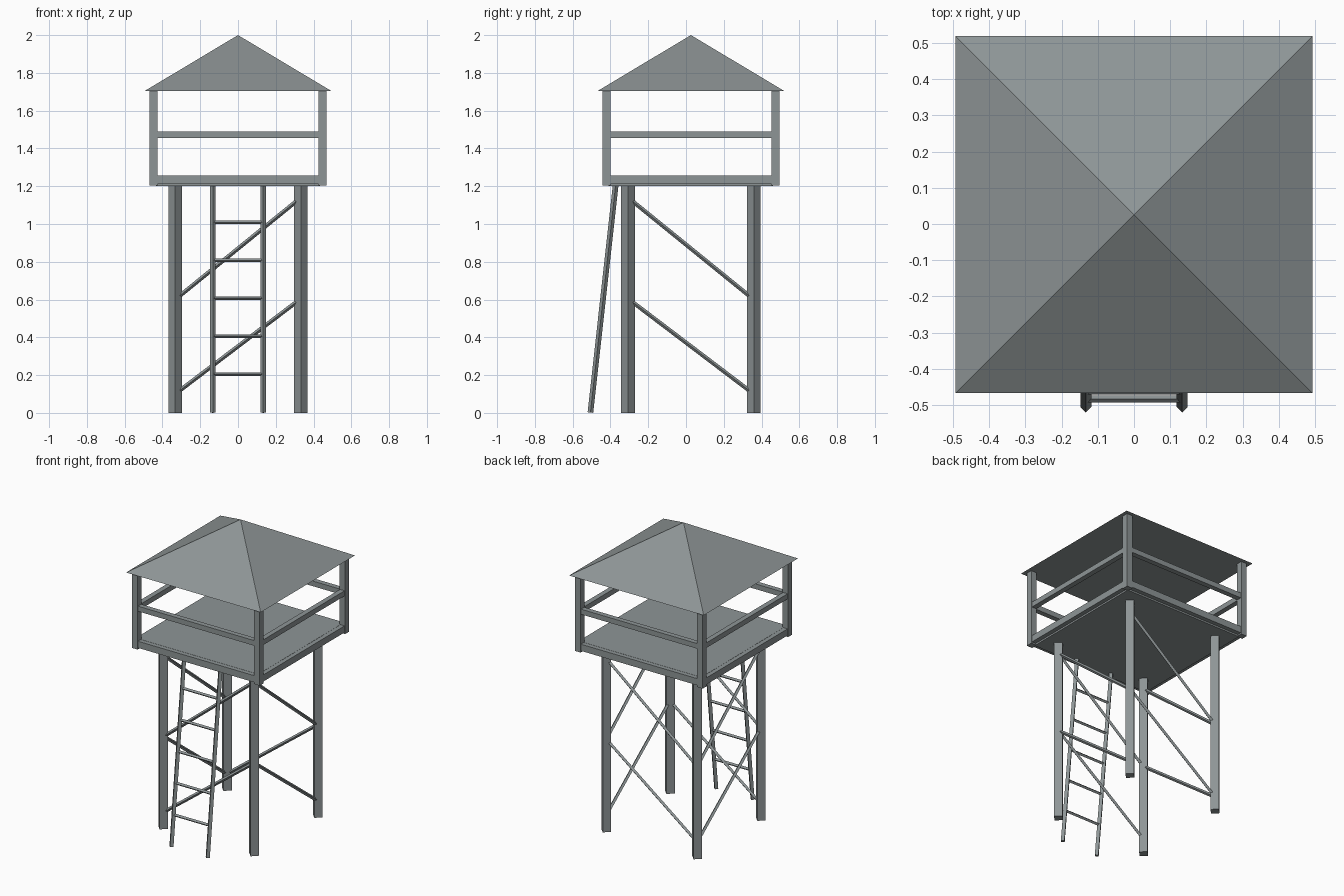
import bpy, bmesh, math
from mathutils import Vector, Matrix

if "Cube" in bpy.data.objects:
    bpy.data.objects.remove(bpy.data.objects["Cube"])

CY = 0.026  # tower centre in y (the ladder sticks out in front)
mat = bpy.data.materials.new("weathered grey")
mat.diffuse_color = (0.27, 0.30, 0.305, 1)
mat.use_nodes = True
mat.node_tree.nodes["Principled BSDF"].inputs["Base Color"].default_value = mat.diffuse_color


def finish(bm, name):
    me = bpy.data.meshes.new(name)
    bm.to_mesh(me)
    bm.free()
    me.materials.append(mat)
    ob = bpy.data.objects.new(name, me)
    bpy.context.collection.objects.link(ob)
    return ob


def box(name, centre, size):
    bm = bmesh.new()
    m = Matrix.Translation(centre) @ Matrix.Diagonal((*size, 1))
    bmesh.ops.create_cube(bm, size=1, matrix=m)
    return finish(bm, name)


def pole(name, a, b, r):
    """Four-sided pole (diamond section) from a to b."""
    a, b = Vector(a), Vector(b)
    d = b - a
    rot = Vector((0, 0, 1)).rotation_difference(d).to_matrix().to_4x4()
    bm = bmesh.new()
    bmesh.ops.create_cone(bm, cap_ends=True, segments=4, radius1=r, radius2=r,
                          depth=d.length, matrix=Matrix.Translation((a + b) / 2) @ rot)
    return finish(bm, name)


# Pyramid roof
bm = bmesh.new()
bmesh.ops.create_cone(bm, cap_ends=True, segments=4, radius1=0.493 * math.sqrt(2),
                      radius2=0, depth=0.295,
                      matrix=Matrix.Translation((0, CY, 1.8525)) @ Matrix.Rotation(math.pi / 4, 4, 'Z'))
bmesh.ops.remove_doubles(bm, verts=bm.verts, dist=1e-5)
finish(bm, "roof")

# Floor slab
box("floor", (0, CY, 1.23), (0.87, 0.87, 0.056))

# Legs and cabin corner posts
L, P = 0.333, 0.447
for sx in (-1, 1):
    for sy in (-1, 1):
        pole("leg", (sx * L, CY + sy * L, 0), (sx * L, CY + sy * L, 1.21), 0.036)
        box("corner_post", (sx * P, CY + sy * P, 1.456), (0.042, 0.042, 0.505))

# Hand rails and floor edge beams on all four sides
for s in (-1, 1):
    for name, z, h in (("hand_rail", 1.472, 0.034), ("edge_beam", 1.235, 0.044)):
        box(name, (0, CY + s * P, z), (0.87, 0.034, h))
        box(name, (s * P, CY, z), (0.034, 0.87, h))

# Diagonal braces, two per side
for s in (-1, 1):
    for lo, hi in ((0.10, 0.605), (0.60, 1.14)):
        pole("cross_brace", (-L, CY + s * L, lo), (L, CY + s * L, hi), 0.011)
        pole("side_brace", (s * L, CY + L, lo), (s * L, CY - L, hi), 0.011)

# Leaning ladder
Y0, Y1 = -0.506, -0.372
for s in (-1, 1):
    pole("ladder_rail", (s * 0.133, Y0, 0.002), (s * 0.133, Y1, 1.21), 0.015)
for i in range(5):
    z = 0.205 + 0.201 * i
    y = Y0 + (Y1 - Y0) * z / 1.21
    pole("ladder_rung", (-0.133, y, z), (0.133, y, z), 0.01)
